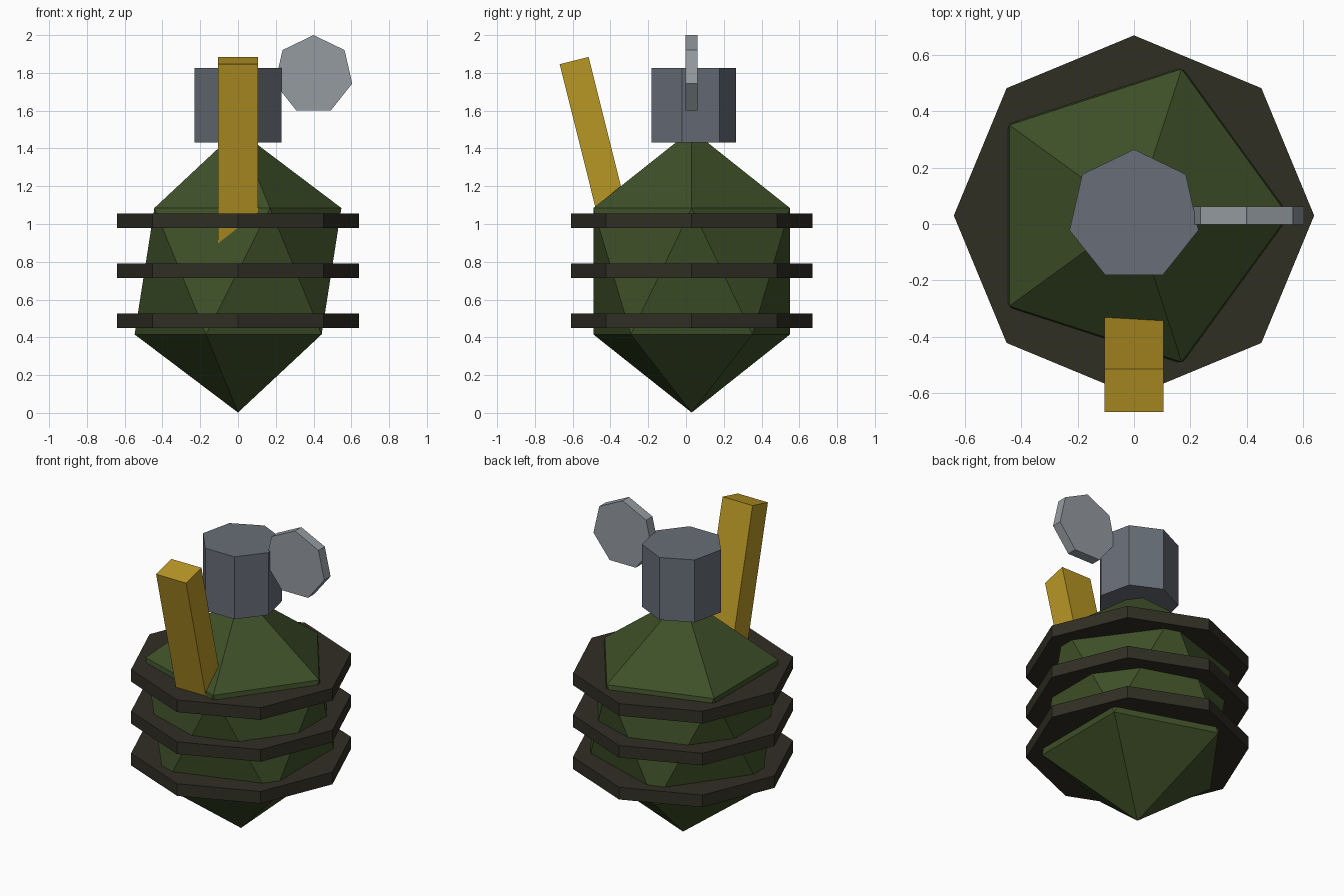
import bpy
from math import radians, sin, cos

cube = bpy.data.objects.get("Cube")
if cube:
    bpy.data.objects.remove(cube, do_unlink=True)


def linear(c):
    c /= 255
    return c / 12.92 if c <= 0.04045 else ((c + 0.055) / 1.055) ** 2.4


def material(name, *rgb):
    mat = bpy.data.materials.new(name)
    mat.use_nodes = True
    color = [linear(c) for c in rgb] + [1]
    mat.diffuse_color = color
    mat.node_tree.nodes["Principled BSDF"].inputs["Base Color"].default_value = color
    return mat


def finish(name, mat):
    obj = bpy.context.object
    obj.name = obj.data.name = name
    obj.data.materials.append(mat)
    return obj


def disc(name, mat, sides, radius, depth, location, rotation=(0, 0, 0)):
    bpy.ops.mesh.primitive_cylinder_add(vertices=sides, radius=radius, depth=depth,
                                        location=location, rotation=rotation)
    return finish(name, mat)


green = material("dark green", 62, 80, 40)
brown = material("dark brown", 48, 46, 36)
grey = material("steel grey", 104, 110, 120)
silver = material("light grey", 148, 155, 160)
gold = material("gold", 184, 150, 37)

AXIS_Y = 0.03

# Faceted body, stretched upward
bpy.ops.mesh.primitive_ico_sphere_add(subdivisions=1, radius=1, location=(0, AXIS_Y, 0.75))
body = finish("body", green)
body.scale = (0.612, 0.612, 0.748)

# Three bands around the body
for i, z in enumerate((0.488, 0.753, 1.018)):
    disc(f"band_{i + 1}", brown, 8, 0.64, 0.077, (0, AXIS_Y, z))

# Neck block on top
disc("neck", grey, 7, 0.235, 0.395, (0, AXIS_Y, 1.628))

# Upright pull disc beside the neck
disc("pull_disc", silver, 7, 0.21, 0.063, (0.4, AXIS_Y, 1.79), (radians(90), 0, 0))

# Lever leaning forward, its lower end sunk in the body
tilt, length = radians(14), 1.05
top_y, top_z = -0.592, 1.865
bpy.ops.mesh.primitive_cube_add(
    size=1, rotation=(tilt, 0, 0),
    location=(0, top_y + sin(tilt) * length / 2, top_z - cos(tilt) * length / 2))
lever = finish("lever", gold)
lever.scale = (0.21, 0.158, length)
